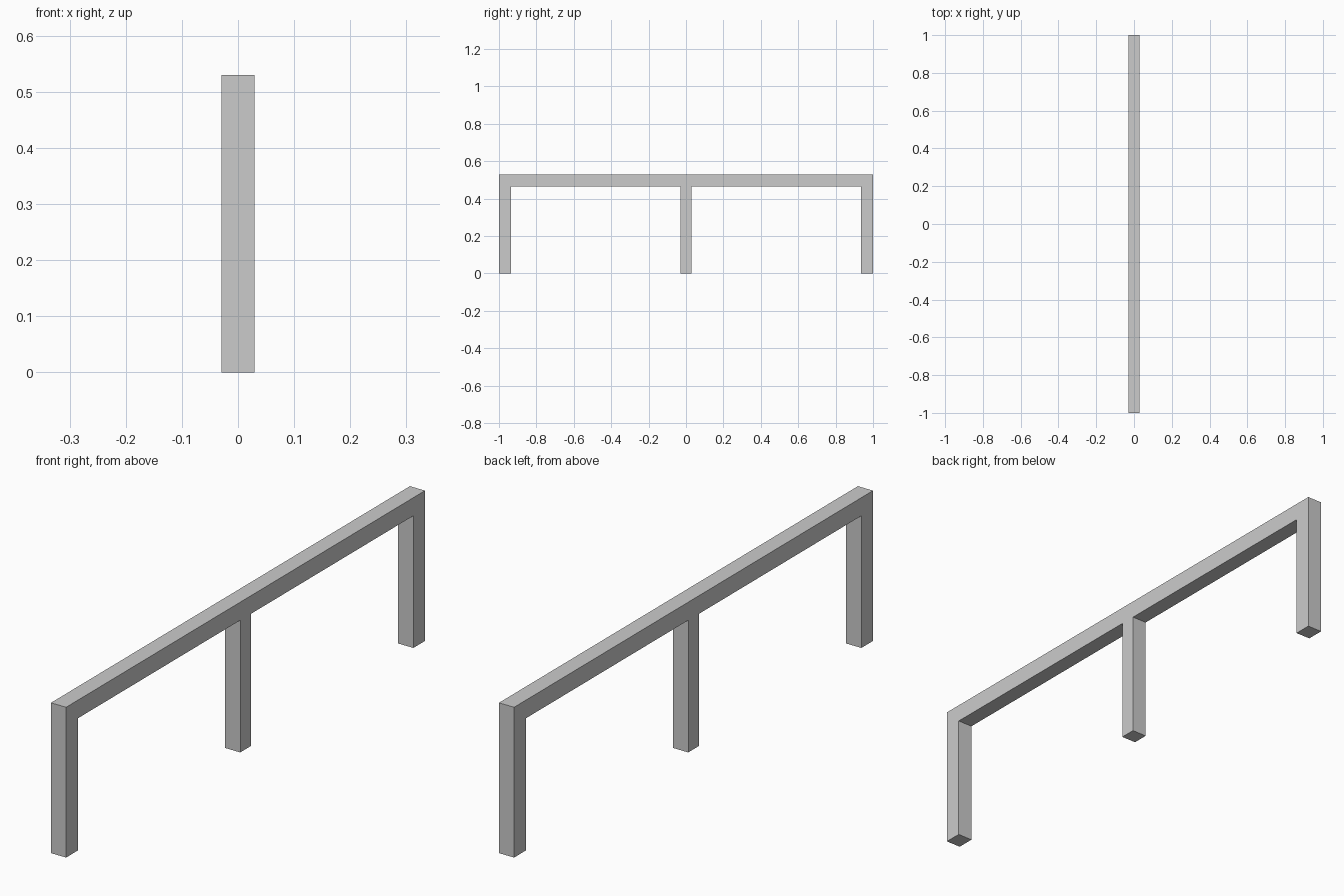
import bpy, bmesh
from mathutils import Vector

if "Cube" in bpy.data.objects:
    bpy.data.objects.remove(bpy.data.objects["Cube"])

HALF_LEN, HEIGHT, HALF_DEPTH = 1.0, 0.53, 0.0295
END_LEG, HALF_MID, UNDERSIDE = 0.065, 0.0295, 0.466

# Right half of the side outline (y, z), from middle leg foot round to the top corner
half = [(HALF_MID, 0), (HALF_MID, UNDERSIDE),
        (HALF_LEN - END_LEG, UNDERSIDE), (HALF_LEN - END_LEG, 0),
        (HALF_LEN, 0), (HALF_LEN, HEIGHT)]
outline = half + [(-y, z) for y, z in reversed(half)]

# Three-legged rail frame: one continuous outline extruded across x
bm = bmesh.new()
face = bm.faces.new([bm.verts.new((-HALF_DEPTH, y, z)) for y, z in outline])
result = bmesh.ops.extrude_face_region(bm, geom=[face], use_keep_orig=True)
moved = [v for v in result["geom"] if isinstance(v, bmesh.types.BMVert)]
bmesh.ops.translate(bm, verts=moved, vec=Vector((2 * HALF_DEPTH, 0, 0)))
bmesh.ops.recalc_face_normals(bm, faces=bm.faces[:])

mesh = bpy.data.meshes.new("rail_frame")
bm.to_mesh(mesh)
bm.free()
bpy.context.collection.objects.link(bpy.data.objects.new("rail_frame", mesh))
